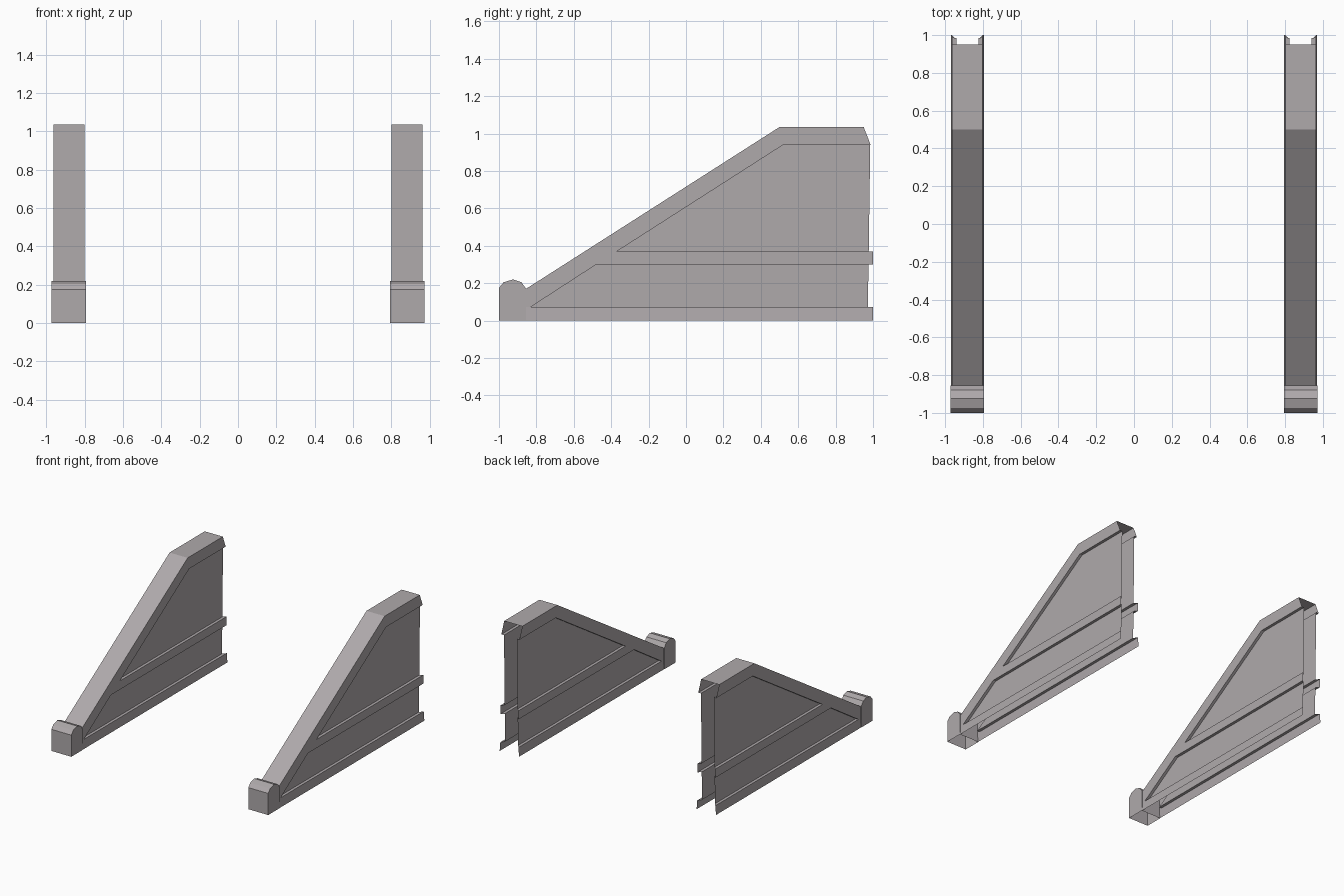
import bpy, bmesh

cube = bpy.data.objects.get("Cube")
if cube:
    bpy.data.objects.remove(cube, do_unlink=True)

stone = bpy.data.materials.new("warm_grey")
stone.use_nodes = True
colour = (0.43, 0.40, 0.41, 1)
stone.diffuse_color = colour
stone.node_tree.nodes["Principled BSDF"].inputs["Base Color"].default_value = colour

WALL_X = 0.882      # wall centre line
FRAME = 0.081       # half width of the raised frame
PANEL = 0.058       # half width at the recessed panels
RAIL_Z = 0.073      # top of the base rail

# Side outlines as (y, z)
base_rail = [(-0.855, 0), (1, 0), (1, RAIL_Z), (-0.83, RAIL_Z), (-0.855, RAIL_Z)]
mid_rail = [(-0.48, 0.3), (1, 0.3), (1, 0.37), (-0.37, 0.37)]
top_edge = [(-0.855, 0.17), (0.5, 1.035), (0.95, 1.035)]
border = [(-0.855, RAIL_Z), (-0.83, RAIL_Z), (-0.48, 0.3), (-0.37, 0.37),
          (0.52, 0.94), (0.987, 0.94)] + top_edge[::-1]

# Recess openings in the frame, back end first and last, with panel back edges
lower_opening = [(1, RAIL_Z), (-0.83, RAIL_Z), (-0.48, 0.3), (1, 0.3)]
upper_opening = [(1, 0.37), (-0.37, 0.37), (0.52, 0.94), (0.987, 0.94)]
openings = [(lower_opening, 0.972, 0.976), (upper_opening, 0.977, 0.985)]

block_profile = [(-1, 0), (-1, 0.175), (-0.975, 0.205), (-0.925, 0.22),
                 (-0.88, 0.205), (-0.855, 0.17), (-0.855, 0)]


def add_face(bm, points):
    bm.faces.new([bm.verts.new(p) for p in points])


def finish(name, bm, x):
    bmesh.ops.remove_doubles(bm, verts=bm.verts[:], dist=0.0001)
    bmesh.ops.recalc_face_normals(bm, faces=bm.faces[:])
    mesh = bpy.data.meshes.new(name)
    bm.to_mesh(mesh)
    bm.free()
    mesh.materials.append(stone)
    ob = bpy.data.objects.new(name, mesh)
    ob.location.x = x
    bpy.context.collection.objects.link(ob)


def frame_x(z):
    # The base rail flares slightly towards the ground
    return FRAME + 0.006 * max(0, 1 - z / RAIL_Z)


def build_wall(name, x):
    bm = bmesh.new()
    for s in (-1, 1):
        # Raised frame
        for outline in (base_rail, mid_rail, border):
            add_face(bm, [(s * frame_x(z), y, z) for y, z in outline])
        # Recessed panels and the lips around them
        for outer, first_y, last_y in openings:
            inner = [(first_y, outer[0][1])] + outer[1:-1] + [(last_y, outer[-1][1])]
            add_face(bm, [(s * PANEL, y, z) for y, z in inner])
            for i in range(len(outer) - 1):
                add_face(bm, [(s * FRAME, *outer[i]), (s * FRAME, *outer[i + 1]),
                              (s * PANEL, *inner[i + 1]), (s * PANEL, *inner[i])])
    # Sloped and flat coping, open at the back
    for a, b in zip(top_edge, top_edge[1:]):
        add_face(bm, [(-FRAME, *a), (FRAME, *a), (FRAME, *b), (-FRAME, *b)])
    finish(name, bm, x)


def build_block(name, x):
    # Rounded end block, open underneath
    bm = bmesh.new()
    w = 0.089
    for s in (-1, 1):
        add_face(bm, [(s * w, y, z) for y, z in block_profile])
    for a, b in zip(block_profile, block_profile[1:]):
        add_face(bm, [(-w, *a), (w, *a), (w, *b), (-w, *b)])
    finish(name, bm, x)


for label, side in (("left", 1), ("right", -1)):
    build_wall(label + "_side_wall", side * WALL_X)
    build_block(label + "_end_block", side * WALL_X)
